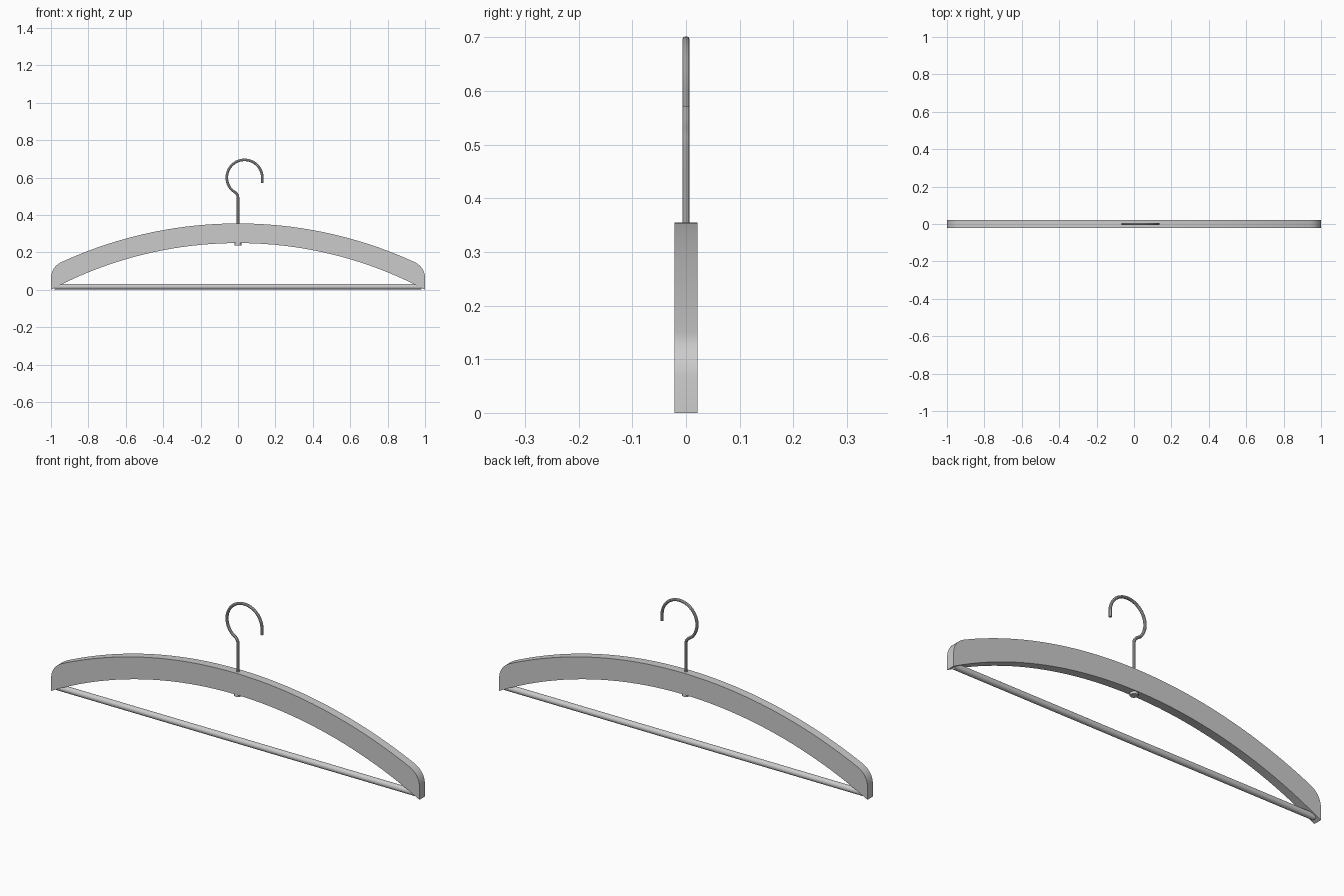
import bpy, bmesh, math
from mathutils import Vector

if "Cube" in bpy.data.objects:
    bpy.data.objects.remove(bpy.data.objects["Cube"])

HALF_DEPTH = 0.021


def arc_z(x, apex, radius):
    return apex - radius + math.sqrt(radius * radius - x * x)


def smooth(obj, angle=30):
    bpy.ops.object.select_all(action='DESELECT')
    obj.select_set(True)
    bpy.context.view_layer.objects.active = obj
    bpy.ops.object.shade_smooth_by_angle(angle=math.radians(angle))


def cylinder(name, radius, length, location, rotation, sides):
    bpy.ops.mesh.primitive_cylinder_add(vertices=sides, radius=radius, depth=length,
                                        location=location, rotation=rotation)
    obj = bpy.context.object
    obj.name = name
    smooth(obj)
    return obj


# Shoulder arch: right half of the outline, top apex to tip and back along the underside
STEPS = 20
half = [(0.94 * i / STEPS, arc_z(0.94 * i / STEPS, 0.355, 2.26)) for i in range(STEPS + 1)]
p0, p1, p2 = Vector(half[-1]), Vector((0.995, 0.125)), Vector((1.0, 0.07))
for i in range(1, 9):
    t = i / 8
    half.append(tuple(p0 * (1 - t) ** 2 + p1 * 2 * t * (1 - t) + p2 * t * t))
tip = len(half)
half += [(1 - i / STEPS, arc_z(1 - i / STEPS, 0.25, 2.125)) for i in range(STEPS + 1)]
outline = half + [(-x, z) for x, z in reversed(half[1:-1])]

bm = bmesh.new()
face = bm.faces.new([bm.verts.new((x, -HALF_DEPTH, z)) for x, z in outline])
ext = bmesh.ops.extrude_face_region(bm, geom=[face])
bmesh.ops.translate(bm, vec=(0, 2 * HALF_DEPTH, 0),
                    verts=[v for v in ext['geom'] if isinstance(v, bmesh.types.BMVert)])
bmesh.ops.recalc_face_normals(bm, faces=bm.faces)
mesh = bpy.data.meshes.new("shoulder_arch")
bm.to_mesh(mesh)
bm.free()
arch = bpy.data.objects.new("shoulder_arch", mesh)
bpy.context.collection.objects.link(arch)
smooth(arch)

# Trouser bar between the tips
cylinder("trouser_bar", 0.015, 1.96, (0, 0, 0.017), (0, math.pi / 2, 0), 24)

# Nut under the arch holding the hook
cylinder("hook_nut", 0.018, 0.016, (0, 0, 0.246), (0, 0, 0), 24)

# Wire hook: stem, S-bend, loop and straight tip
cx, cz, r = 0.035, 0.6, 0.095
path = [(0, 0.24), (0, 0.495), (-0.002, 0.506), (-0.009, 0.516), (-0.02, 0.525)]
for i in range(29):
    a = math.radians(225 - 225 * i / 28)
    path.append((cx + r * math.cos(a), cz + r * math.sin(a)))
path.append((cx + r, 0.57))

curve = bpy.data.curves.new("wire_hook", 'CURVE')
curve.dimensions = '3D'
curve.bevel_depth = 0.007
curve.bevel_resolution = 3
curve.use_fill_caps = True
spline = curve.splines.new('POLY')
spline.points.add(len(path) - 1)
for point, (x, z) in zip(spline.points, path):
    point.co = (x, 0, z, 1)
hook = bpy.data.objects.new("wire_hook", curve)
bpy.context.collection.objects.link(hook)
bpy.ops.object.select_all(action='DESELECT')
hook.select_set(True)
bpy.context.view_layer.objects.active = hook
bpy.ops.object.convert(target='MESH')
smooth(bpy.context.object)
